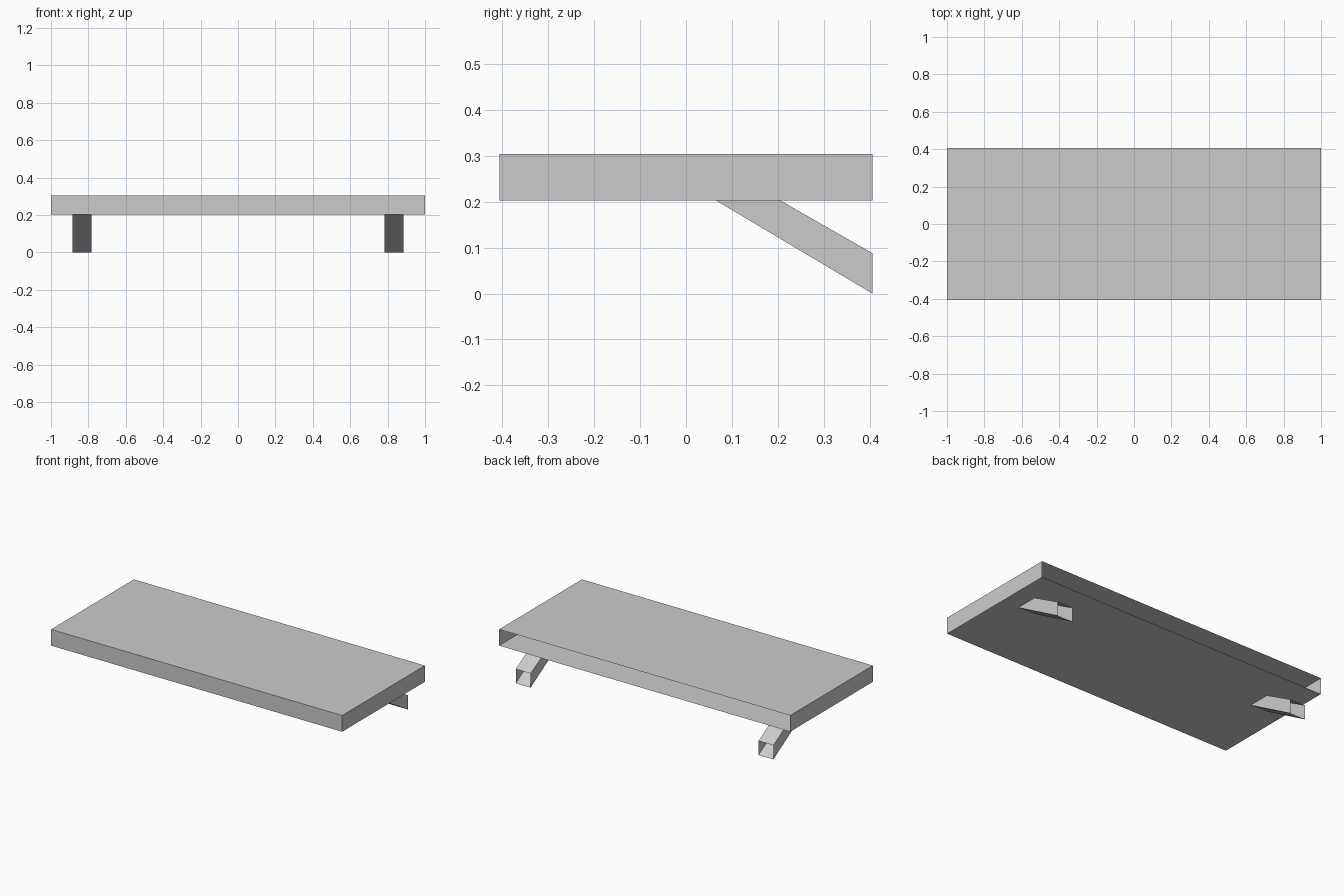
import bpy
import bmesh

cube = bpy.data.objects.get("Cube")
if cube:
    bpy.data.objects.remove(cube, do_unlink=True)

# One plain grey for every part
grey = bpy.data.materials.new("plain grey")
grey.use_nodes = True
colour = (0.6, 0.6, 0.6, 1.0)
grey.diffuse_color = colour
grey.node_tree.nodes["Principled BSDF"].inputs["Base Color"].default_value = colour

BACK = 0.406
UNDERSIDE, TOP = 0.203, 0.304


def extruded_shell(name, profile, x_min, x_max, open_edges):
    """Sweep a (y, z) profile along x, leaving the listed profile edges open."""
    bm = bmesh.new()
    near = [bm.verts.new((x_min, y, z)) for y, z in profile]
    far = [bm.verts.new((x_max, y, z)) for y, z in profile]
    bm.faces.new(near[::-1])
    bm.faces.new(far)
    count = len(profile)
    for i in range(count):
        if i not in open_edges:
            j = (i + 1) % count
            bm.faces.new((near[i], near[j], far[j], far[i]))
    bmesh.ops.recalc_face_normals(bm, faces=bm.faces)
    mesh = bpy.data.meshes.new(name)
    bm.to_mesh(mesh)
    bm.free()
    mesh.materials.append(grey)
    obj = bpy.data.objects.new(name, mesh)
    bpy.context.collection.objects.link(obj)
    return obj


# Hollow shelf board, open along the back
board = [(-BACK, UNDERSIDE), (BACK, UNDERSIDE), (BACK, TOP), (-BACK, TOP)]
extruded_shell("shelf_board", board, -1, 1, {1})

# Slanted hollow brackets, open at the board and at the back
strut = [(0.065, UNDERSIDE), (BACK, 0), (BACK, 0.088), (0.205, UNDERSIDE)]
for side, centre in (("right", -0.834), ("left", 0.834)):
    extruded_shell(side + "_bracket", strut, centre - 0.051, centre + 0.051, {1, 3})
